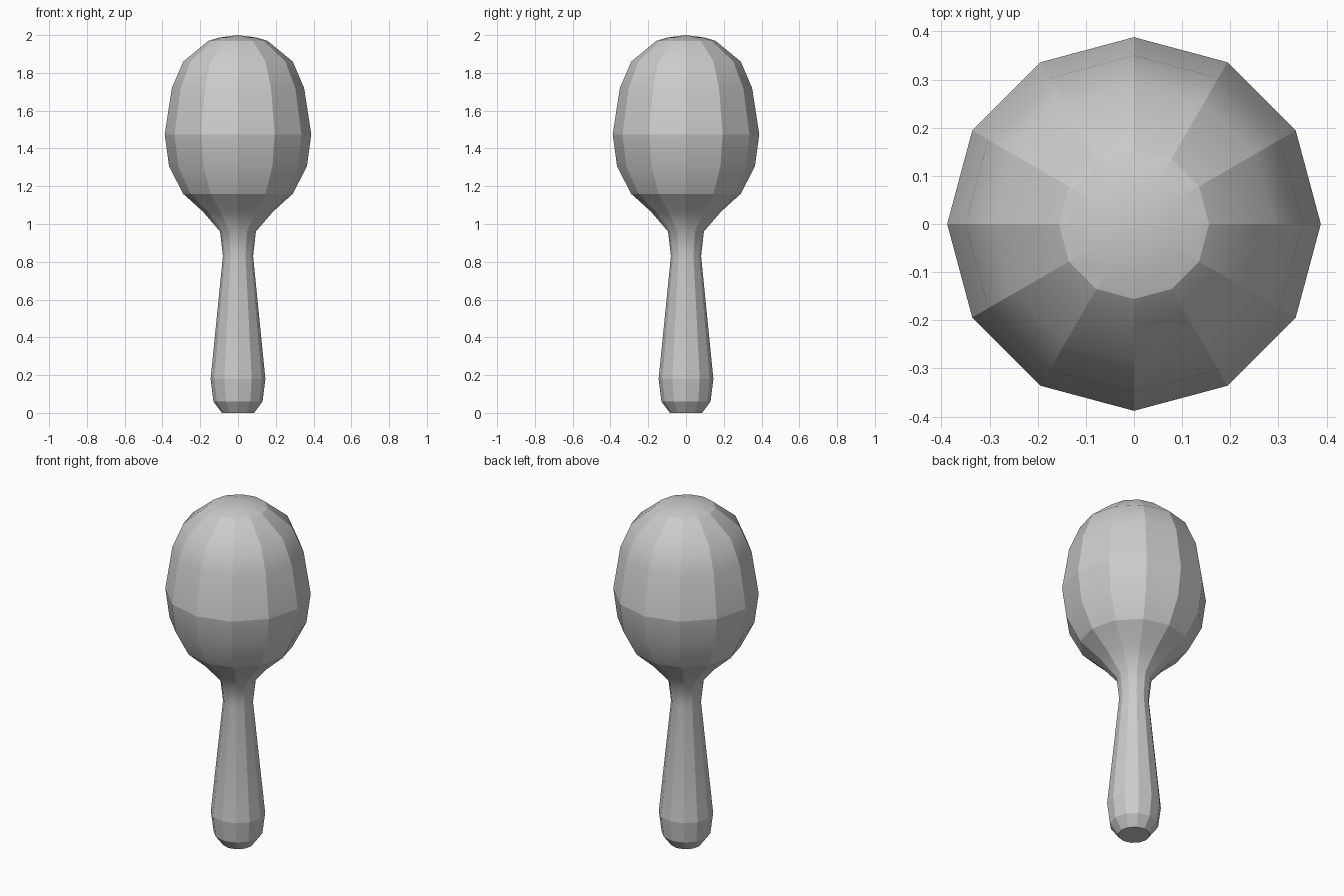
import bpy, bmesh
from math import cos, sin, tau

if "Cube" in bpy.data.objects:
    bpy.data.objects.remove(bpy.data.objects["Cube"])

SIDES = 12
# (radius, height, crisp ring?) from the handle base to the crown
PROFILE = [
    (0.085, 0.005 - 0.005, True), (0.13, 0.06, True), (0.145, 0.18, True),   # grip end
    (0.08, 0.83, False), (0.095, 0.96, False), (0.185, 1.065, False),        # neck
    (0.29, 1.16, True), (0.365, 1.305, False), (0.388, 1.475, True),         # lower bulb
    (0.35, 1.72, False), (0.29, 1.86, False), (0.156, 1.97, True),           # upper bulb
    (0.098, 1.987, False),
]


def lathe(name, profile, tip_z):
    bm = bmesh.new()
    rings = [[bm.verts.new((r * cos(tau * i / SIDES), r * sin(tau * i / SIDES), z))
              for i in range(SIDES)] for r, z, _ in profile]
    tip = bm.verts.new((0, 0, tip_z))
    bm.faces.new(rings[0][::-1])
    for i in range(SIDES):
        j = (i + 1) % SIDES
        for a, b in zip(rings, rings[1:]):
            bm.faces.new((a[i], a[j], b[j], b[i]))
        bm.faces.new((rings[-1][i], rings[-1][j], tip))
    # smooth along the length, crisp between the facets
    for f in bm.faces:
        f.smooth = True
    for i in range(SIDES):
        for a, b in zip(rings, rings[1:]):
            bm.edges.get((a[i], b[i])).smooth = False
        for ring, (_, _, crisp) in zip(rings, profile):
            if crisp:
                bm.edges.get((ring[i], ring[(i + 1) % SIDES])).smooth = False
    mesh = bpy.data.meshes.new(name)
    bm.to_mesh(mesh)
    bm.free()
    obj = bpy.data.objects.new(name, mesh)
    bpy.context.collection.objects.link(obj)
    return obj


# Handle and rattle head are one continuous turned body
lathe("maraca_body", PROFILE, 2.0)
